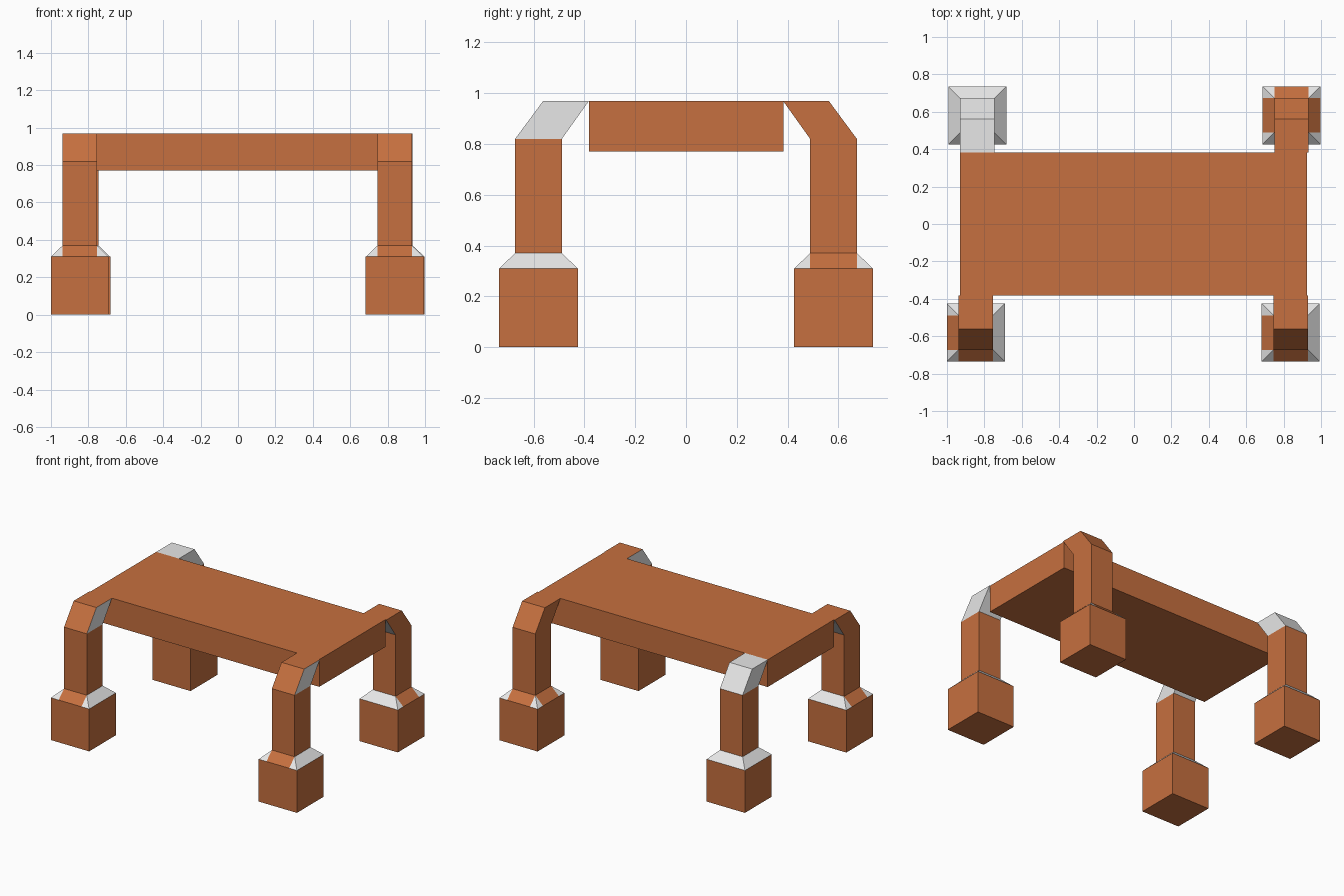
import bpy
import bmesh

if "Cube" in bpy.data.objects:
    bpy.data.objects.remove(bpy.data.objects["Cube"])


def material(name, rgb):
    m = bpy.data.materials.new(name)
    m.diffuse_color = (*rgb, 1)
    m.use_nodes = True
    m.node_tree.nodes["Principled BSDF"].inputs["Base Color"].default_value = m.diffuse_color
    return m


MATS = [material("terracotta wood", (0.565, 0.162, 0.05)),
        material("pale grey", (0.8, 0.8, 0.8))]


def finish(name, bm):
    bmesh.ops.recalc_face_normals(bm, faces=bm.faces)
    me = bpy.data.meshes.new(name)
    bm.to_mesh(me)
    bm.free()
    for m in MATS:
        me.materials.append(m)
    ob = bpy.data.objects.new(name, me)
    bpy.context.collection.objects.link(ob)


def box(name, x0, x1, y0, y1, z0, z1):
    bm = bmesh.new()
    bmesh.ops.create_cube(bm, size=1)
    for v in bm.verts:
        v.co = ((x0 + x1) / 2 + v.co.x * (x1 - x0),
                (y0 + y1) / 2 + v.co.y * (y1 - y0),
                (z0 + z1) / 2 + v.co.z * (z1 - z0))
    finish(name, bm)


FOOT, LEG = 0.155, 0.092          # half widths
Z_FOOT, Z_LEG, Z_BEND, Z_TOP = 0.31, 0.37, 0.82, 0.97
SIDES = {"-y": (0, -1), "+x": (1, 0), "+y": (0, 1), "-x": (-1, 0)}


def collar(name, cx, cy, wood):
    # sloped shoulder: each side is a centre panel with two corner triangles
    bm = bmesh.new()
    for side, (dx, dy) in SIDES.items():
        def pt(out, along, z):
            return bm.verts.new((cx + dx * out - dy * along,
                                 cy + dy * out + dx * along, z))
        a, b = pt(FOOT, -FOOT, Z_FOOT), pt(FOOT, -LEG, Z_FOOT)
        c, d = pt(FOOT, LEG, Z_FOOT), pt(FOOT, FOOT, Z_FOOT)
        e, f = pt(LEG, LEG, Z_LEG), pt(LEG, -LEG, Z_LEG)
        bm.faces.new((b, c, e, f)).material_index = 0 if side in wood else 1
        bm.faces.new((a, b, f)).material_index = 1
        bm.faces.new((c, d, e)).material_index = 1
    bmesh.ops.remove_doubles(bm, verts=bm.verts, dist=0.0005)
    finish(name, bm)


def bend(name, cx, s, cy, wood):
    # slanted elbow joining the leg top to the slab's upper edge
    profile = [(cy + s * LEG, Z_BEND), (s * 0.562, Z_TOP),
               (s * 0.382, Z_TOP), (cy - s * LEG, Z_BEND)]
    names = ["outer", "top", "inner", "bottom"]
    bm = bmesh.new()
    lo = [bm.verts.new((cx - LEG, y, z)) for y, z in profile]
    hi = [bm.verts.new((cx + LEG, y, z)) for y, z in profile]
    faces = {"-x": bm.faces.new(lo), "+x": bm.faces.new(hi)}
    for i, n in enumerate(names):
        j = (i + 1) % 4
        faces[n] = bm.faces.new((lo[i], lo[j], hi[j], hi[i]))
    for n, f in faces.items():
        f.material_index = 0 if n in wood else 1
    finish(name, bm)


# table slab
box("table_top", -0.93, 0.926, -0.382, 0.383, 0.77, Z_TOP)

# legs: name, centre x, y side, wooden collar sides, wooden elbow faces
LEGS = [
    ("front_left", -0.846, -1, {"-y", "-x"}, {"outer", "top", "-x"}),
    ("front_right", 0.838, -1, {"-y", "-x"}, {"outer", "top"}),
    ("back_left", -0.838, 1, set(), set()),
    ("back_right", 0.842, 1, {"-x", "+x", "+y"}, {"outer", "top", "-x", "+x"}),
]
for name, cx, s, collar_wood, bend_wood in LEGS:
    cy = s * 0.581
    box(name + "_foot", cx - FOOT, cx + FOOT, cy - FOOT, cy + FOOT, 0, Z_FOOT)
    collar(name + "_collar", cx, cy, collar_wood)
    box(name + "_leg", cx - LEG, cx + LEG, cy - LEG, cy + LEG, Z_FOOT, Z_BEND)
    bend(name + "_elbow", cx, s, cy, bend_wood)
